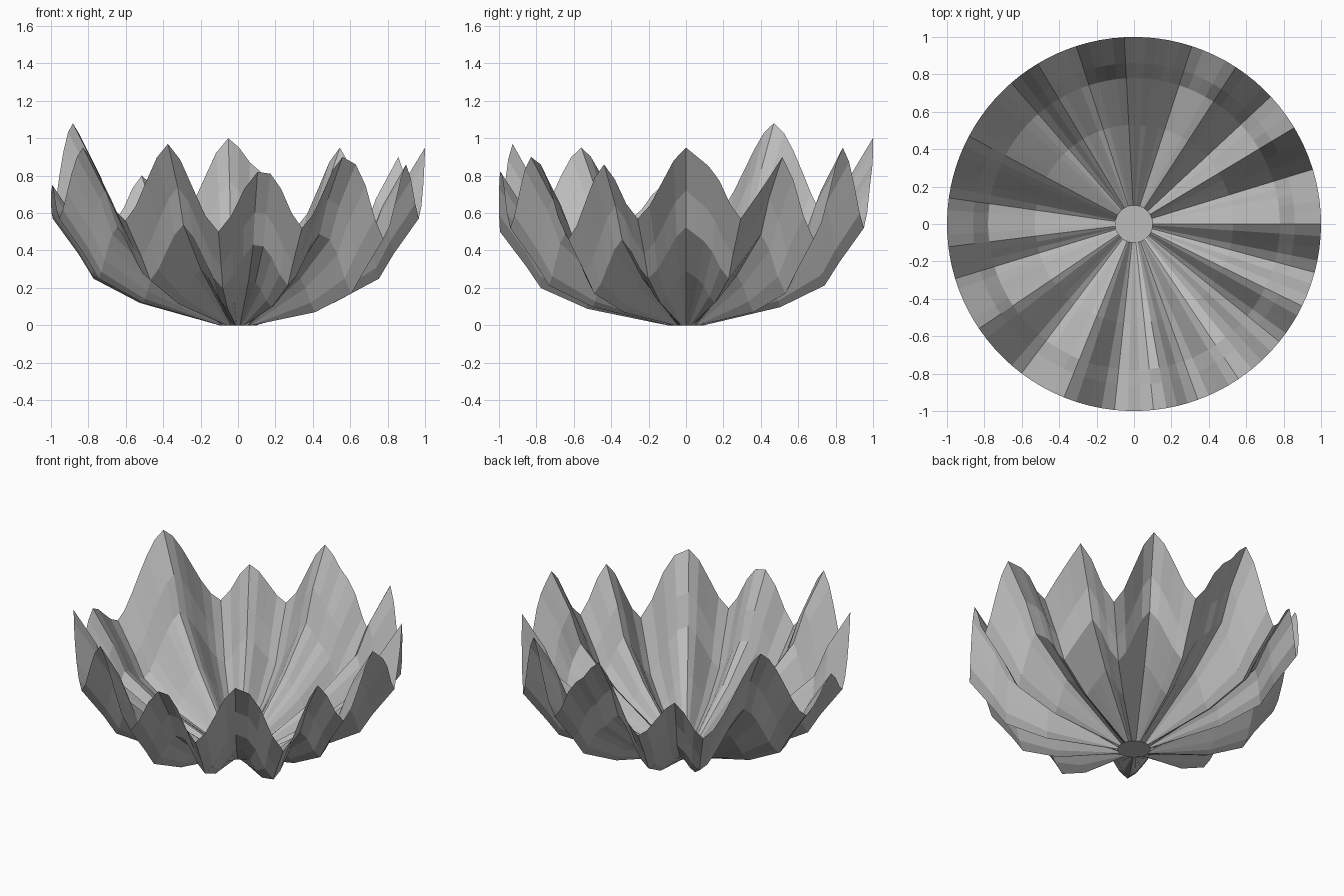
import bpy
import bmesh
from math import cos, sin, radians

# Remove the default cube
cube = bpy.data.objects.get("Cube")
if cube:
    bpy.data.objects.remove(cube, do_unlink=True)


def make_material(name, shade):
    mat = bpy.data.materials.new(name)
    mat.use_nodes = True
    colour = (shade, shade, shade, 1.0)
    mat.diffuse_color = colour
    mat.node_tree.nodes["Principled BSDF"].inputs["Base Color"].default_value = colour
    return mat


# Crests, dips and shoulders around the rim: angle in degrees, height in hundredths
RIM_POINTS = [
    (0, 95), (7, 85), (17, 57), (26, 78), (31, 90), (43, 46), (57, 95),
    (72, 52), (83, 82), (93, 100), (108, 56), (121, 80), (131, 56),
    (152, 108), (172, 57), (187, 75), (197, 57), (214, 95), (233, 56),
    (248, 97), (264, 50), (276, 82), (280, 81), (290, 52), (304, 90),
    (309, 86), (321, 46), (334, 86), (345, 57), (360, 95),
]

DIP = 0.46  # height of the lowest point of the rim

# Rings of the bowl: radius, height below the lowest dip, share of the petal rise
RINGS = [
    (0.10, 0.0, 0.0),
    (0.53, 0.07, 0.45),
    (0.78, 0.17, 0.72),
    (0.86, 0.28, 0.90),
    (1.00, DIP, 1.0),
]


def rim_columns():
    """Wavy rim as a list of (angle, height), eased between crests and dips."""
    columns = []
    for (a0, h0), (a1, h1) in zip(RIM_POINTS, RIM_POINTS[1:]):
        steps = max(1, round((a1 - a0) / 3.6))
        for i in range(steps):
            t = i / steps
            ease = t * t * (3 - 2 * t)
            blend = 0.75 * ease + 0.25 * t
            columns.append((radians(a0 + (a1 - a0) * t),
                            (h0 + (h1 - h0) * blend) / 100))
    return columns


def build_bowl():
    bm = bmesh.new()
    columns = rim_columns()
    rings = []
    for radius, base, share in RINGS:
        rings.append([
            bm.verts.new((radius * cos(angle), radius * sin(angle),
                          base + share * (height - DIP)))
            for angle, height in columns
        ])

    # Petal walls
    count = len(columns)
    for inner, outer in zip(rings, rings[1:]):
        for i in range(count):
            j = (i + 1) % count
            bm.faces.new((inner[i], outer[i], outer[j], inner[j]))

    # Flat round foot
    bm.faces.new(rings[0])

    mesh = bpy.data.meshes.new("petal_bowl")
    bm.to_mesh(mesh)
    bm.free()
    bowl = bpy.data.objects.new("petal_bowl", mesh)
    bpy.context.collection.objects.link(bowl)
    return bowl


bowl = build_bowl()
bowl.data.materials.append(make_material("plain_grey", 0.5))
